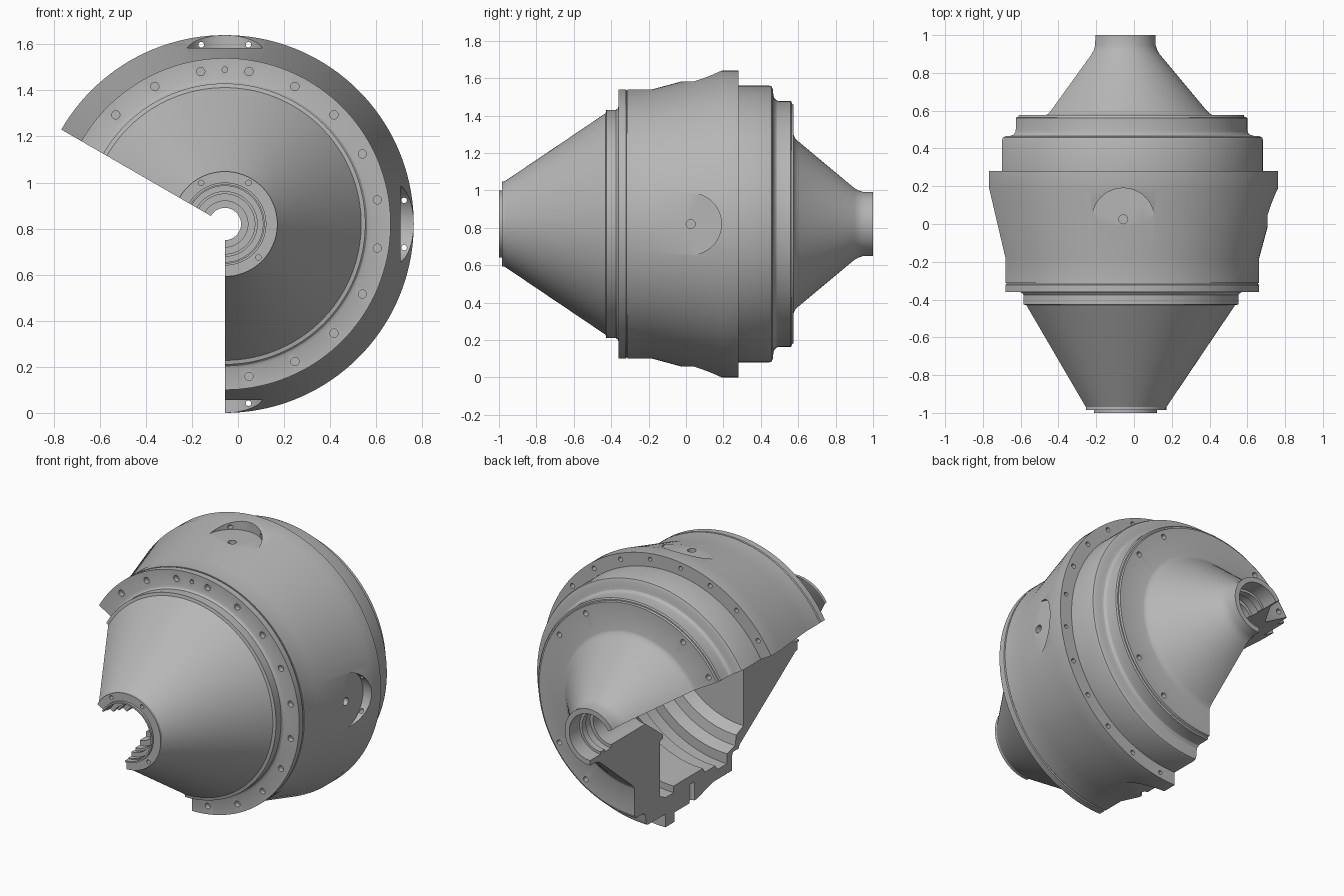
import bpy, bmesh
from math import radians, sin, cos
from mathutils import Matrix, Vector

cube = bpy.data.objects.get("Cube")
if cube:
    bpy.data.objects.remove(cube)

AXIS_X, AXIS_Z = -0.057, 0.82      # turning axis, parallel to y
START, SWEEP, STEPS = -90, 240, 96  # open wedge at the lower right-hand side

metal = bpy.data.materials.new("machined grey")
metal.use_nodes = True
GREY = (0.47, 0.47, 0.47, 1)
metal.diffuse_color = GREY
bsdf = metal.node_tree.nodes["Principled BSDF"]
bsdf.inputs["Base Color"].default_value = GREY
bsdf.inputs["Roughness"].default_value = 0.6


def polar(y, r, deg):
    a = radians(deg)
    return Vector((AXIS_X + r * cos(a), y, AXIS_Z + r * sin(a)))


def make_object(name, bm):
    bmesh.ops.recalc_face_normals(bm, faces=bm.faces)
    mesh = bpy.data.meshes.new(name)
    bm.to_mesh(mesh)
    bm.free()
    obj = bpy.data.objects.new(name, mesh)
    bpy.context.collection.objects.link(obj)
    mesh.materials.append(metal)
    return obj


def revolve(name, profile):
    """Sweep a closed (y, radius) outline around the axis and cap both ends."""
    bm = bmesh.new()
    rings = [[bm.verts.new(polar(y, r, START + SWEEP * i / STEPS)) for y, r in profile]
             for i in range(STEPS + 1)]
    n = len(profile)
    for a, b in zip(rings, rings[1:]):
        for j in range(n):
            k = (j + 1) % n
            bm.faces.new((a[j], a[k], b[k], b[j]))
    bm.faces.new(rings[0])
    bm.faces.new(rings[-1][::-1])
    return make_object(name, bm)


def add_rod(bm, p, q, radius, sides=16):
    d = q - p
    turn = d.to_track_quat('Z', 'Y').to_matrix().to_4x4()
    bmesh.ops.create_cone(bm, cap_ends=True, segments=sides, radius1=radius, radius2=radius,
                          depth=d.length, matrix=Matrix.Translation((p + q) / 2) @ turn)


def cut(obj, rods):
    """Subtract rods (start, end, radius, sides) from the part."""
    bm = bmesh.new()
    for rod in rods:
        add_rod(bm, *rod)
    cutter = make_object("cutter", bm)
    mod = obj.modifiers.new("holes", 'BOOLEAN')
    mod.operation, mod.solver, mod.object = 'DIFFERENCE', 'EXACT', cutter
    bpy.context.view_layer.update()
    graph = bpy.context.evaluated_depsgraph_get()
    result = bpy.data.meshes.new_from_object(obj.evaluated_get(graph))
    obj.modifiers.clear()
    obj.data = result
    bpy.data.objects.remove(cutter)


def bolt_holes(angles, r, y0, y1, radius):
    return [(polar(y0, r, a), polar(y1, r, a), radius, 16) for a in angles]


# Front cone with its mounting flange and stepped bore
front = revolve("front_cone", [
    (-1, .17), (-1, .18), (-.985, .18), (-.985, .228), (-.97, .228),
    (-.43, .592), (-.426, .61), (-.375, .61), (-.365, .618), (-.36, .63),
    (-.36, .72), (-.322, .72), (-.318, .714), (-.312, .714), (-.312, .6),
    (-.39, .58), (-.4, .52), (-.47, .49), (-.47, .07), (-.8, .07), (-.8, .1),
    (-.86, .1), (-.86, .13), (-.9, .13), (-.9, .155), (-.915, .155), (-.915, .14),
    (-.94, .14), (-.94, .165), (-.97, .165), (-.97, .17)])
cut(front, bolt_holes(range(-81, 136, 18), .67, -.4, -.33, .018)
    + bolt_holes([90], .67, -.4, -.34, .012)
    + bolt_holes([120, 60, -45], .206, -1.02, -.93, .012))

# Main ring body, a plain taper with flat-bottomed round pockets
body = revolve("main_body", [
    (-.312, .72), (-.18, .72), (.19, .82), (.28, .82), (.28, .64), (.2, .64),
    (.2, .6), (-.08, .6), (-.1, .63), (-.2, .63), (-.22, .66), (-.312, .66)])
pockets = (0, 90, -90)
cut(body, [(polar(.025, .763, a), polar(.025, .95, a), .165, 48) for a in pockets])
sides = [a + s for a in pockets for s in (-7.5, 7.5) if a + s > START]
others = [a for a in (START + 7.5 + 15 * i for i in range(16)) if a not in sides]
cut(body, [(polar(.025, .65, a), polar(.025, .8, a), .024, 20) for a in pockets]
    + bolt_holes(sides, .785, .06, .32, .012)
    + bolt_holes(others, .785, .22, .32, .014))

# Rear cone with stepped shoulder, outlet neck and dished inner wall
rear = revolve("rear_cone", [
    (.28, .74), (.445, .74), (.458, .735), (.465, .72), (.467, .69), (.472, .672),
    (.485, .66), (.5, .657), (.56, .657), (.566, .65), (.566, .642), (.576, .638),
    (.576, .475), (.582, .46), (.6, .442), (.9, .192), (.92, .18), (.945, .172),
    (1, .17), (1, .14), (.9, .14), (.9, .125), (.86, .125), (.86, .14), (.8, .14),
    (.8, .12), (.52, .12), (.47, .12), (.3, .25), (.3, .27),
    (.33, .28), (.33, .61), (.28, .64)])
cut(rear, bolt_holes([-57, -33, 33, 57, 123, 146], .6, .5, .62, .016))

# Smooth turned surfaces, crisp machined edges
bpy.ops.object.select_all(action='DESELECT')
for part in (front, body, rear):
    part.select_set(True)
bpy.context.view_layer.objects.active = body
bpy.ops.object.shade_smooth_by_angle(angle=radians(25))
